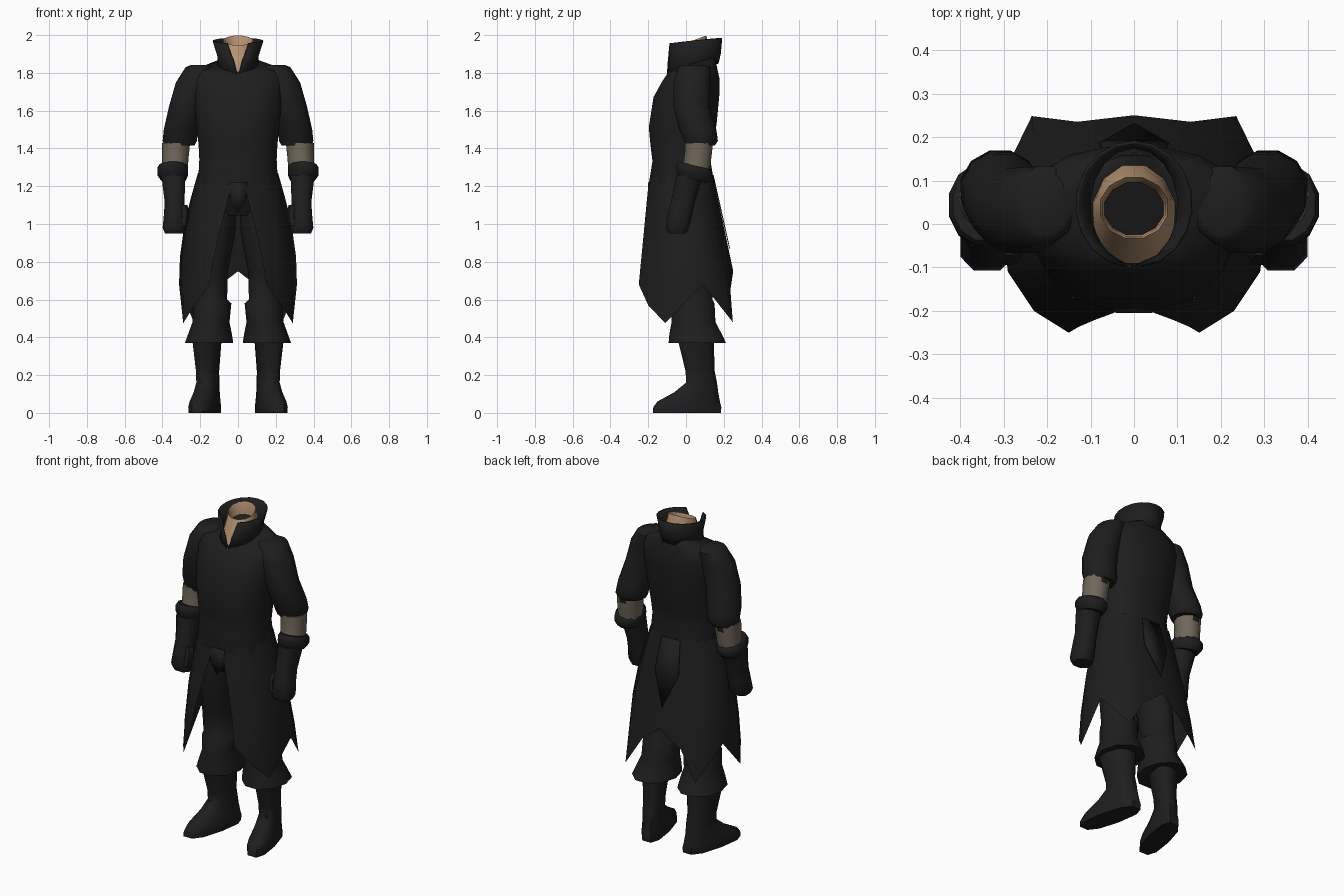
import bpy, bmesh, math
from mathutils import Vector


def material(name, rgb):
    m = bpy.data.materials.new(name)
    m.diffuse_color = (*rgb, 1)
    return m


BLACK = material("black cloth", (0.0125, 0.0125, 0.0125))
SKIN = material("tan skin", (0.47, 0.29, 0.17))
WRAP = material("grey wrap", (0.16, 0.135, 0.1))


def finish(name, bm, mats, mirror=False, thick=0.0, angle=50):
    bmesh.ops.recalc_face_normals(bm, faces=bm.faces)
    me = bpy.data.meshes.new(name)
    bm.to_mesh(me)
    bm.free()
    for m in mats:
        me.materials.append(m)
    ob = bpy.data.objects.new(name, me)
    bpy.context.collection.objects.link(ob)
    if mirror:
        mod = ob.modifiers.new("mirror", 'MIRROR')
        mod.use_clip = True
    if thick:
        mod = ob.modifiers.new("thickness", 'SOLIDIFY')
        mod.thickness = thick
    bpy.ops.object.select_all(action='DESELECT')
    bpy.context.view_layer.objects.active = ob
    ob.select_set(True)
    bpy.ops.object.shade_smooth_by_angle(angle=math.radians(angle))
    return ob


def bridge(bm, rows, closed):
    n = len(rows[0])
    for a, b in zip(rows, rows[1:]):
        for i in range(n if closed else n - 1):
            j = (i + 1) % n
            bm.faces.new((a[i], a[j], b[j], b[i]))


def loft(name, rings, mats, n=10, mirror=False, power=1.0, shear=0.0,
         slope=0.0, caps=(True, True), rule=None):
    """Rings are (z, centre x, centre y, radius x, radius y[, slope]); slope tilts them."""
    bm = bmesh.new()
    rows = []
    for z, cx, cy, rx, ry, *own in rings:
        tilt = own[0] if own else slope
        row = []
        for i in range(n):
            a = 2 * math.pi * (i + 0.5) / n
            s, c = math.sin(a), -math.cos(a)
            dx = rx * math.copysign(abs(s) ** power, s)
            dy = ry * math.copysign(abs(c) ** power, c)
            row.append(bm.verts.new((cx + dx + shear * (cy + dy - 0.08),
                                     cy + dy, z + tilt * dy)))
        rows.append(row)
    bridge(bm, rows, True)
    if caps[0]:
        bm.faces.new(rows[0])
    if caps[1]:
        bm.faces.new(rows[-1])
    bm.normal_update()
    if rule:
        for f in bm.faces:
            f.material_index = rule(f)
    return finish(name, bm, mats, mirror)


def ring(z, y0, y1, rx, tilt=0.05):
    return (z, 0, (y0 + y1) / 2, rx, (y1 - y0) / 2, tilt)


# Torso of the coat, from pelvis to neck base
loft("coat_torso", [
    ring(1.05, -0.12, 0.12, 0.13), ring(1.14, -0.18, 0.15, 0.21),
    ring(1.22, -0.20, 0.15, 0.215), ring(1.34, -0.18, 0.13, 0.208),
    ring(1.42, -0.19, 0.145, 0.212), ring(1.52, -0.20, 0.165, 0.222),
    ring(1.68, -0.175, 0.18, 0.24), ring(1.76, -0.13, 0.18, 0.25),
    ring(1.82, -0.095, 0.165, 0.235, 0.12), ring(1.85, -0.09, 0.16, 0.105, 0.32)],
    [BLACK], n=16, power=0.85)

# Neck: tilted open tube with a dark floor
loft("neck", [
    (1.835, 0, 0.02, 0.098, 0.12), (1.90, 0, 0.03, 0.092, 0.1),
    (1.972, 0, 0.037, 0.08, 0.072), (1.955, 0, 0.036, 0.074, 0.066),
    (1.90, 0, 0.035, 0.07, 0.062)],
    [SKIN, BLACK], n=12, slope=0.36, caps=(False, True),
    rule=lambda f: 1 if len(f.verts) > 4 else 0)

# Standing collar, open in a V at the front
bm = bmesh.new()
rows = []
for z, gap, rx, cy, ry, tilt in ((1.815, 0.02, 0.115, 0.035, 0.137, 0.25),
                                 (1.88, 0.22, 0.108, 0.042, 0.142, 0.14),
                                 (1.97, 0.45, 0.135, 0.045, 0.147, 0.10)):
    row = []
    for i in range(17):
        a = gap + (2 * math.pi - 2 * gap) * i / 16
        dy = -ry * math.cos(a)
        row.append(bm.verts.new((rx * math.sin(a), cy + dy, z + tilt * dy)))
    rows.append(row)
bridge(bm, rows, False)
finish("collar", bm, [BLACK], thick=0.008)

# Sleeves with rounded shoulders
loft("sleeve", [
    (1.842, 0.20, 0.045, 0.05, 0.07), (1.83, 0.205, 0.045, 0.075, 0.09),
    (1.75, 0.232, 0.032, 0.10, 0.102), (1.62, 0.272, 0.03, 0.097, 0.10),
    (1.50, 0.302, 0.062, 0.094, 0.102), (1.44, 0.308, 0.08, 0.094, 0.092),
    (1.415, 0.31, 0.075, 0.082, 0.08)], [BLACK], mirror=True, n=12)

# Wrapped forearm: grey, with dark gaps in the upper front
loft("forearm_wrap", [
    (1.43, 0.328, 0.068, 0.074, 0.078), (1.385, 0.33, 0.066, 0.072, 0.076),
    (1.35, 0.332, 0.062, 0.07, 0.076), (1.25, 0.336, 0.05, 0.068, 0.074)],
    [WRAP, BLACK], mirror=True,
    rule=lambda f: 1 if (f.calc_center_median().z > 1.39 and abs(f.normal.x) < 0.2
                         and f.normal.y < 0) else 0)

# Glove cuff, glove and thumb
loft("glove_cuff", [
    (1.31, 0.345, 0.045, 0.074, 0.085), (1.295, 0.345, 0.045, 0.083, 0.097),
    (1.262, 0.345, 0.042, 0.083, 0.097), (1.235, 0.342, 0.035, 0.068, 0.078)],
    [BLACK], mirror=True, slope=-0.25, n=12)
loft("glove", [
    (1.26, 0.342, 0.02, 0.068, 0.075), (1.12, 0.336, -0.015, 0.056, 0.068),
    (1.06, 0.335, -0.03, 0.06, 0.07), (0.98, 0.338, -0.045, 0.065, 0.066),
    (0.95, 0.335, -0.045, 0.055, 0.05)], [BLACK], mirror=True, n=8, power=0.8)
loft("thumb", [
    (1.10, 0.29, -0.05, 0.022, 0.025), (1.06, 0.282, -0.06, 0.026, 0.032),
    (0.99, 0.29, -0.07, 0.022, 0.028)], [BLACK], mirror=True, n=6)

# Coat skirt: one half from front edge to back middle, with a ragged hem
top = [(0.03, -0.198, 1.22), (0.14, -0.17, 1.25), (0.20, -0.09, 1.27),
       (0.212, 0.02, 1.27), (0.16, 0.11, 1.27), (0.08, 0.135, 1.27), (0, 0.14, 1.27)]
hem = [(0.15, -0.25, 0.68), (0.23, -0.20, 0.57), (0.29, -0.11, 0.475),
       (0.312, 0.09, 0.68), (0.235, 0.248, 0.48), (0.13, 0.235, 0.65), (0, 0.25, 0.75)]
bm = bmesh.new()
rows = []
for t in (0, 0.2, 0.45, 0.75, 1):
    row = []
    for a, b in zip(top, hem):
        p = Vector(a).lerp(Vector(b), t)
        p.x *= 1 + 0.10 * math.sin(math.pi * t)
        row.append(bm.verts.new(p))
    rows.append(row)
bridge(bm, rows, False)
finish("coat_skirt", bm, [BLACK], mirror=True)


# Pointed flaps: front tab and back tail
def flap(name, pts):
    bm = bmesh.new()
    bm.faces.new([bm.verts.new(p) for p in pts])
    finish(name, bm, [BLACK], thick=0.004)


flap("front_tab", [(-0.05, -0.20, 1.22), (0.05, -0.20, 1.22),
                   (0.04, -0.205, 1.12), (0, -0.205, 1.06), (-0.04, -0.205, 1.12)])
flap("back_tail", [(-0.06, 0.142, 1.26), (0.06, 0.142, 1.26),
                   (0.08, 0.183, 1.07), (0, 0.229, 0.87), (-0.08, 0.183, 1.07)])

# Trouser legs, gathered into flared ends
loft("trouser_leg", [
    (1.14, 0.108, -0.02, 0.10, 0.13), (0.95, 0.115, -0.015, 0.10, 0.135),
    (0.75, 0.138, 0.02, 0.085, 0.12), (0.60, 0.143, 0.035, 0.085, 0.11),
    (0.58, 0.135, 0.035, 0.10, 0.122), (0.48, 0.143, 0.04, 0.098, 0.122),
    (0.42, 0.148, 0.05, 0.115, 0.145), (0.37, 0.153, 0.06, 0.128, 0.16),
    (0.38, 0.155, 0.055, 0.08, 0.10)], [BLACK], mirror=True)

# Boots, toes turned slightly outward
loft("boot", [
    (0.0, 0.16, 0.005, 0.068, 0.187), (0.03, 0.16, 0.007, 0.07, 0.187),
    (0.06, 0.16, 0.014, 0.066, 0.172), (0.11, 0.16, 0.055, 0.06, 0.12),
    (0.16, 0.16, 0.082, 0.057, 0.085), (0.22, 0.16, 0.075, 0.058, 0.08),
    (0.40, 0.158, 0.05, 0.075, 0.10)], [BLACK], mirror=True, n=10,
    power=0.75, shear=-0.22)
